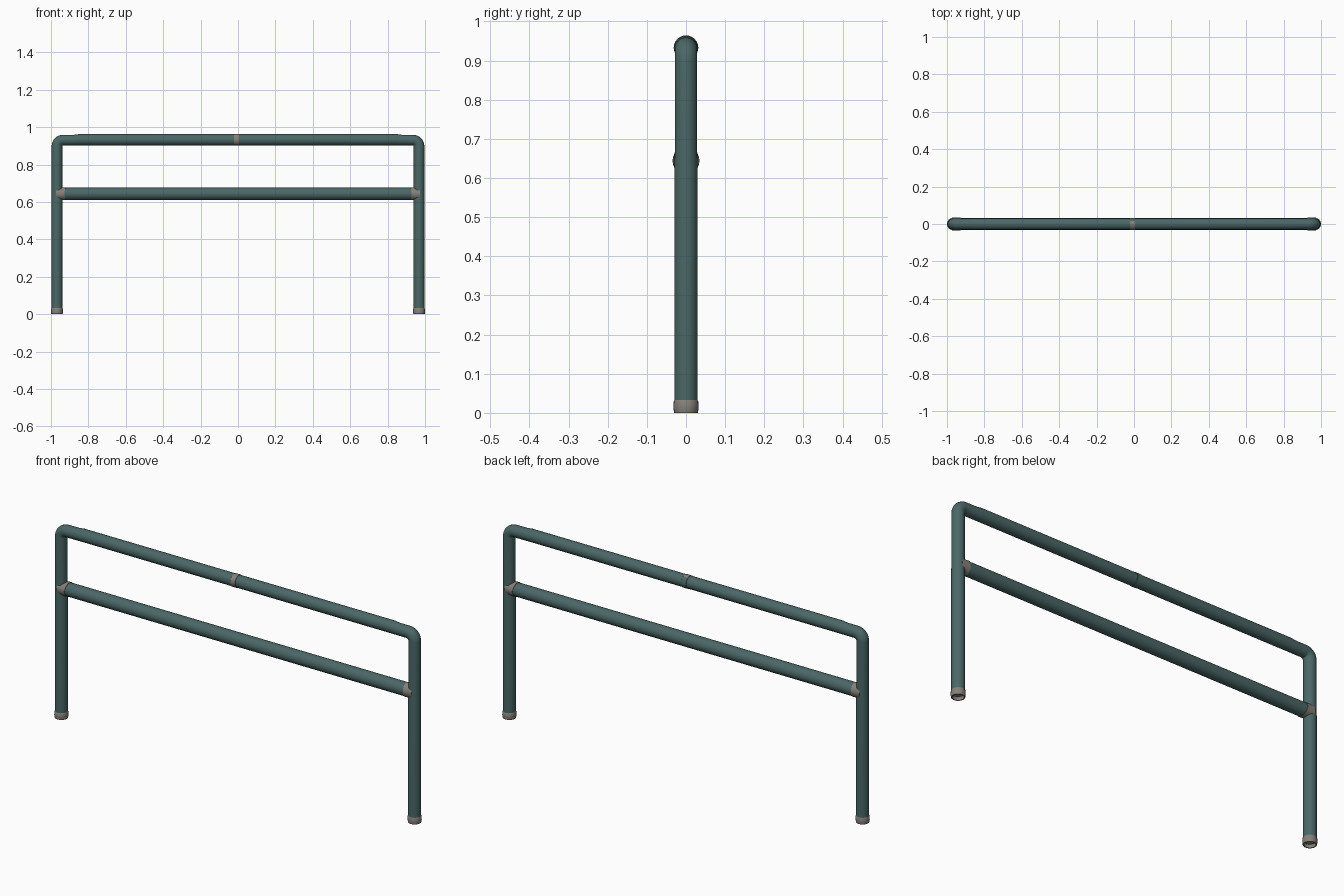
import bpy, bmesh, math
from mathutils import Vector

if "Cube" in bpy.data.objects:
    bpy.data.objects.remove(bpy.data.objects["Cube"])

N = 24
LEG_X = 0.968
MID_Z = 0.644


def material(name, rgb):
    m = bpy.data.materials.new(name)
    m.diffuse_color = (*rgb, 1)
    m.use_nodes = True
    m.node_tree.nodes["Principled BSDF"].inputs["Base Color"].default_value = m.diffuse_color
    return m


teal = material("teal paint", (0.070, 0.136, 0.134))
grey = material("bare warm grey", (0.235, 0.215, 0.190))


def make(name, rings, mats, cap=False):
    """Skin a list of vertex rings into a smooth object."""
    bm = bmesh.new()
    rows = [[bm.verts.new(p) for p in ring] for ring in rings]
    for a, b in zip(rows, rows[1:]):
        for i in range(N):
            j = (i + 1) % N
            bm.faces.new((a[i], a[j], b[j], b[i]))
    if cap:
        bm.faces.new(rows[0])
        bm.faces.new(rows[-1])
    bmesh.ops.recalc_face_normals(bm, faces=bm.faces)
    me = bpy.data.meshes.new(name)
    bm.to_mesh(me)
    bm.free()
    for m in mats:
        me.materials.append(m)
    ob = bpy.data.objects.new(name, me)
    bpy.context.collection.objects.link(ob)
    bpy.ops.object.select_all(action='DESELECT')
    ob.select_set(True)
    bpy.context.view_layer.objects.active = ob
    bpy.ops.object.shade_smooth_by_angle(angle=math.radians(40))
    return ob


ANG = [2 * math.pi * i / N for i in range(N)]


def sweep(path):
    """Rings along a path of (x, z, radius) in the xz plane."""
    pts = [Vector((x, 0, z)) for x, z, r in path]
    rings = []
    for i, p in enumerate(pts):
        t = (pts[min(i + 1, len(pts) - 1)] - pts[max(i - 1, 0)]).normalized()
        n = Vector((-t.z, 0, t.x))
        r = path[i][2]
        rings.append([p + n * (r * math.cos(a)) + Vector((0, r * math.sin(a), 0))
                      for a in ANG])
    return rings


# bent main tube: legs and handrail in one piece
B = 0.033
half = [(0.85, 0.933, 0.030), (0.875, 0.931, 0.0285)]
half += [(LEG_X - B + B * math.sin(a), 0.931 - B + B * math.cos(a), 0.0285)
         for a in [k * math.pi / 16 for k in range(9)]]
half += [(LEG_X, 0.68, 0.0285), (LEG_X, 0.62, 0.0295), (LEG_X, 0.018, 0.0295)]
path = [(-x, z, r) for x, z, r in reversed(half)] + half
make("bent_frame_tube", sweep(path), [teal], cap=True)

# middle rail
make("middle_rail", sweep([(-0.945, MID_Z, 0.0325), (0.945, MID_Z, 0.0325)]), [teal], cap=True)

for s, side in ((-1, "left"), (1, "right")):
    # weld collar, saddle cut around the leg
    def collar_ring(r, saddle):
        ring = []
        for a in ANG:
            y, z = r * math.cos(a), r * math.sin(a)
            fit = LEG_X - math.sqrt(max(0.0285 ** 2 - y * y, 0)) + 0.004
            x = fit if saddle else 0.929 - 0.006 * abs(math.sin(a))
            ring.append((s * x, y, MID_Z + z))
        return ring
    make("weld_collar_" + side,
         [collar_ring(0.0325, False), collar_ring(0.0345, False),
          collar_ring(0.0335, True), collar_ring(0.029, True)], [grey])

    # foot ferrule, hollow underneath
    prof = [(0.029, 0.034), (0.0315, 0.029), (0.032, 0.010), (0.030, 0.0),
            (0.0255, 0.0), (0.024, 0.016), (0.002, 0.017)]
    make("foot_ferrule_" + side,
         [[(s * LEG_X + r * math.cos(a), r * math.sin(a), z) for a in ANG]
          for r, z in prof], [grey])

# joint band at the middle of the handrail, painted on the back and underside
band = make("handrail_joint_band",
            sweep([(-0.023, 0.933, 0.029), (-0.021, 0.933, 0.0315),
                   (0.005, 0.933, 0.0315), (0.007, 0.933, 0.029)]), [grey, teal])
for f in band.data.polygons:
    if f.normal.y > 0.5 or f.normal.z < -0.7:
        f.material_index = 1
